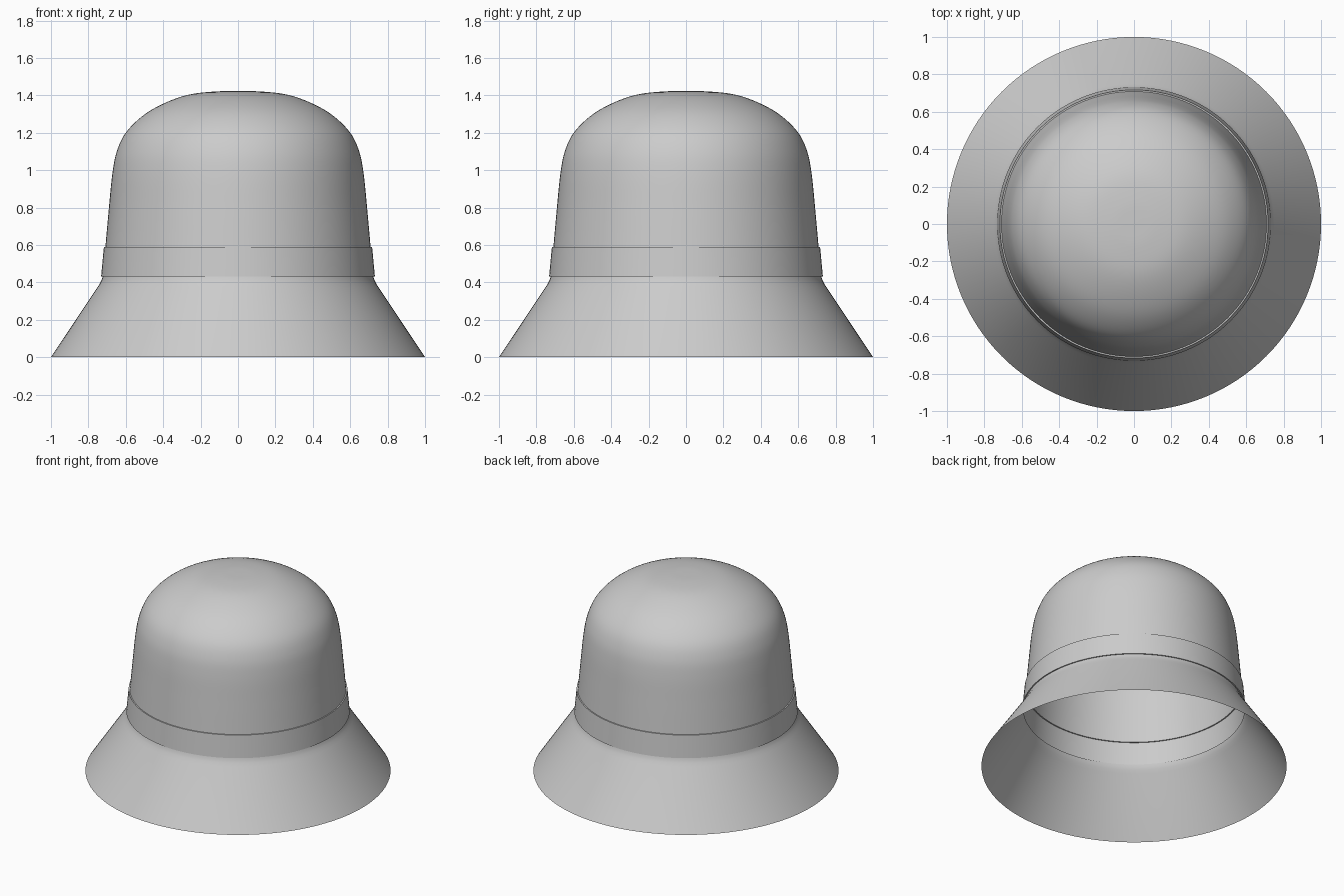
import bpy
import bmesh
import math
from mathutils import Vector

cube = bpy.data.objects.get("Cube")
if cube:
    bpy.data.objects.remove(cube, do_unlink=True)

SEGMENTS = 128

felt = bpy.data.materials.new("grey felt")
felt.use_nodes = True
grey = (0.6, 0.6, 0.6, 1)
felt.diffuse_color = grey
felt.node_tree.nodes["Principled BSDF"].inputs["Base Color"].default_value = grey


def smooth_profile(points, steps=6):
    """Catmull-Rom curve through (radius, height) points."""
    p = [Vector(q) for q in points]
    p = [2 * p[0] - p[1]] + p + [2 * p[-1] - p[-2]]
    out = []
    for a, b, c, d in zip(p, p[1:], p[2:], p[3:]):
        for i in range(steps):
            t = i / steps
            out.append(b + (c - a) * t / 2 + (2 * a - 5 * b + 4 * c - d) * t**2 / 2
                       + (3 * b - a - 3 * c + d) * t**3 / 2)
    return out + [p[-2]]


def lathe(name, profile):
    """Revolve a (radius, height) profile around z into an open shell."""
    bm = bmesh.new()
    verts = [bm.verts.new((r, 0, z)) for r, z in profile]
    edges = [bm.edges.new(pair) for pair in zip(verts, verts[1:])]
    bmesh.ops.spin(bm, geom=verts + edges, cent=(0, 0, 0), axis=(0, 0, 1),
                   angle=math.tau, steps=SEGMENTS)
    bmesh.ops.remove_doubles(bm, verts=bm.verts, dist=0.0005)
    bmesh.ops.recalc_face_normals(bm, faces=bm.faces)
    # Point the shell outwards
    if sum(f.normal.dot(f.calc_center_median()) for f in bm.faces) < 0:
        bmesh.ops.reverse_faces(bm, faces=bm.faces)
    mesh = bpy.data.meshes.new(name)
    bm.to_mesh(mesh)
    bm.free()
    mesh.materials.append(felt)
    obj = bpy.data.objects.new(name, mesh)
    bpy.context.collection.objects.link(obj)
    bpy.ops.object.select_all(action="DESELECT")
    obj.select_set(True)
    bpy.context.view_layer.objects.active = obj
    bpy.ops.object.shade_smooth_by_angle(angle=math.radians(35))
    return obj


# Flared brim, turning up into the base of the band
lathe("brim", [(1, 0), (0.75, 0.375), (0.737, 0.397), (0.729, 0.413), (0.724, 0.43)])

# Raised band with small ledges top and bottom
lathe("band", [(0.724, 0.43), (0.732, 0.43), (0.717, 0.59), (0.709, 0.59)])

# Domed crown with a nearly flat top
crown = [(0.709, 0.59), (0.69, 0.8), (0.672, 0.98), (0.648, 1.1), (0.6, 1.2),
         (0.51, 1.29), (0.4, 1.355), (0.27, 1.402), (0.13, 1.42), (0, 1.423)]
lathe("crown", smooth_profile(crown))
